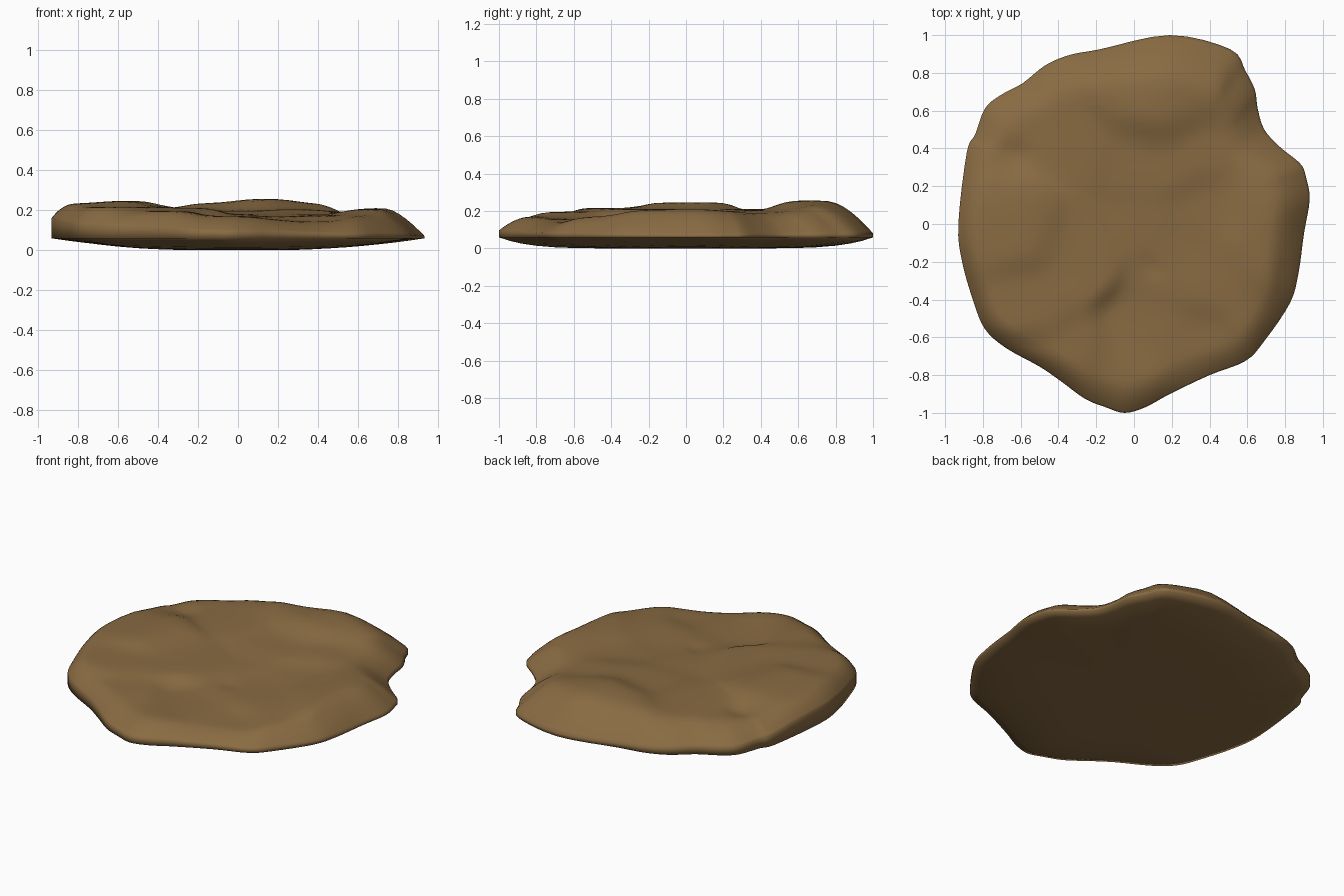
import bpy, bmesh, math
from mathutils import Vector

if "Cube" in bpy.data.objects:
    bpy.data.objects.remove(bpy.data.objects["Cube"])

# Outline of the slab seen from above, counterclockwise
OUTLINE = [(.93, .13), (.91, .25), (.88, .32), (.77, .41), (.69, .50), (.655, .61),
           (.64, .71), (.59, .81), (.51, .925), (.19, 1.0),
           (-.18, .925), (-.34, .895), (-.47, .84), (-.59, .745), (-.71, .68),
           (-.79, .61), (-.84, .476), (-.885, .38), (-.93, 0),
           (-.91, -.2), (-.85, -.41), (-.79, -.555), (-.68, -.655),
           (-.5, -.755), (-.39, -.83), (-.26, -.925), (-.15, -.97), (-.05, -1.0),
           (.06, -.97), (.19, -.9), (.4, -.8), (.59, -.725), (.69, -.62),
           (.825, -.42), (.87, -.265), (.9, -.05)]

# Level of the top at a few places (x, y, z): high at left and back, low in the middle
LEVELS = [(-.8, 0, .235), (-.6, 0, .252), (-.6, -.45, .22), (-.38, -.75, .2), (-.7, .5, .205),
          (-.28, -.1, .215), (-.3, .4, .215), (-.45, .7, .215), (-.1, .78, .24),
          (.15, .65, .262), (.42, .7, .24), (.52, .5, .19), (0, .3, .2), (0, 0, .185),
          (.2, -.2, .172), (.1, -.6, .16), (-.08, -.85, .175), (.4, -.65, .145),
          (.45, -.3, .177), (.4, .1, .182), (.7, .1, .215), (.68, -.2, .212),
          (.65, -.5, .175), (.75, .3, .195), (.3, .35, .21)]

# Small dents: x, y, width x, width y, depth
DENTS = [(-.63, .38, .07, .05, .02), (.09, -.23, .05, .03, .014), (.52, .8, .05, .1, .02),
         (.79, -.28, .05, .1, .015), (-.58, -.64, .1, .06, .02)]

# Rim profile every 45 degrees, from the right side counterclockwise
RIM = [.075, .08, .085, .11, .165, .125, .10, .085]         # height of the rim
WIDTH = [.20, .25, .24, .20, .13, .13, .17, .15]            # width of the shoulder
BULGE = [1.5, 1.6, 1.7, 1.8, 2.2, 2.2, 1.8, 1.8]            # roundness of the shoulder


def around(table, p):
    """Blend a table of eight values by direction."""
    a = (math.atan2(p.y, p.x) / (math.pi / 4)) % 8
    i, t = int(a) % 8, a % 1
    t = t * t * (3 - 2 * t)
    return table[i] * (1 - t) + table[(i + 1) % 8] * t


def spline(points, steps):
    """Closed Catmull-Rom curve through the points."""
    out, n = [], len(points)
    for i in range(n):
        a, b, c, d = (Vector(points[(i + k) % n]) for k in (-1, 0, 1, 2))
        for j in range(steps):
            t = j / steps
            out.append(.5 * (2 * b + (c - a) * t + (2 * a - 5 * b + 4 * c - d) * t * t
                             + (3 * b - a - 3 * c + d) * t ** 3))
    return out


def top_height(x, y):
    total = weight = 0
    for lx, ly, lz in LEVELS:
        w = math.exp(-((x - lx) ** 2 + (y - ly) ** 2) / .022) + 1e-9
        total, weight = total + w * lz, weight + w
    z = total / weight
    for dx, dy, wx, wy, d in DENTS:
        z -= d * math.exp(-((x - dx) / wx) ** 2 - ((y - dy) / wy) ** 2)
    return z


edge = spline(OUTLINE, 4)
n = len(edge)
bm = bmesh.new()
rings = []

# Underside: a shallow dish, flatter towards front and back
for s in (.15, .3, .45, .6, .7, .8, .88, .94, 1):
    rings.append([bm.verts.new((p.x * s, p.y * s, .004 + .059 * s ** (
        2.4 + 4 * p.y ** 2 / p.length_squared))) for p in edge])

# Rim wall
rings.append([bm.verts.new((p.x, p.y, around(RIM, p))) for p in edge])

# Shoulder from the rim up to the top
for u in (.06, .14, .25, .37, .5, .65, .8, 1):
    loop = []
    for p in edge:
        q = p * (1 - around(WIDTH, p) * u)
        f = 1 - (1 - u) ** around(BULGE, p)
        loop.append(bm.verts.new((*q, around(RIM, p) * (1 - f) + top_height(*q) * f)))
    rings.append(loop)

# Uneven top
for k in range(1, 17):
    loop = []
    for p in edge:
        q = p * (1 - around(WIDTH, p)) * (1 - k / 17)
        loop.append(bm.verts.new((*q, top_height(*q))))
    rings.append(loop)

# Join the rings and close both ends
for a, b in zip(rings, rings[1:]):
    for i in range(n):
        j = (i + 1) % n
        bm.faces.new((a[i], a[j], b[j], b[i]))
for loop, z in ((rings[0], .004), (rings[-1], top_height(0, 0))):
    centre = bm.verts.new((0, 0, z))
    for i in range(n):
        bm.faces.new((loop[i], loop[(i + 1) % n], centre))
bmesh.ops.recalc_face_normals(bm, faces=bm.faces)
# Ease the lumps of the top a little
bmesh.ops.smooth_vert(bm, verts=[v for r in rings[13:] for v in r], factor=.5,
                      use_axis_x=False, use_axis_y=False, use_axis_z=True)
lowest = min(v.co.z for v in bm.verts)
for v in bm.verts:
    v.co.z -= lowest

mesh = bpy.data.meshes.new("flat_stone")
bm.to_mesh(mesh)
bm.free()
slab = bpy.data.objects.new("flat_stone", mesh)
bpy.context.collection.objects.link(slab)

# Earthy brown
brown = bpy.data.materials.new("earth_brown")
brown.diffuse_color = (.25, .147, .055, 1)
brown.use_nodes = True
brown.node_tree.nodes["Principled BSDF"].inputs["Base Color"].default_value = brown.diffuse_color
mesh.materials.append(brown)

bpy.context.view_layer.objects.active = slab
slab.select_set(True)
bpy.ops.object.shade_smooth_by_angle(angle=math.radians(85))
